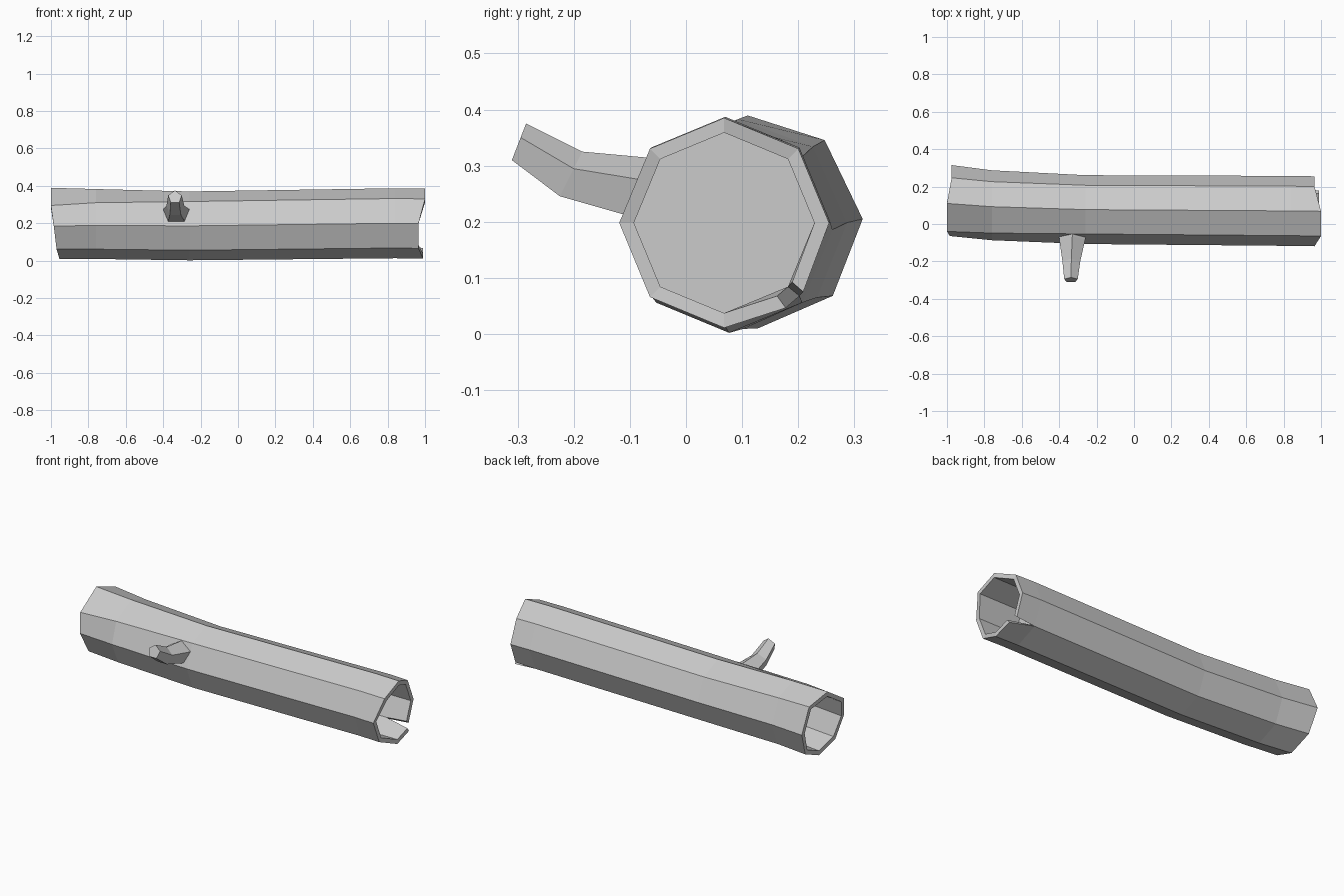
import bpy, bmesh
from math import sin, cos, radians
from mathutils import Vector

cube = bpy.data.objects.get("Cube")
if cube:
    bpy.data.objects.remove(cube, do_unlink=True)

bark = bpy.data.materials.new("weathered_grey")
bark.use_nodes = True
grey = (0.6, 0.6, 0.6, 1)
bark.diffuse_color = grey
bark.node_tree.nodes["Principled BSDF"].inputs["Base Color"].default_value = grey

# uneven spacing of the corners where the log bends, and ragged end offsets
TWIST = [1.5, 5, 4.5, 15, 4.6, 2, 1, 1, 1]
LEFT_RAG = [.025, .025, 0, 0, .015, .03, .045, .04, .04]
RIGHT_RAG = [-.035, -.035, 0, 0, -.035, -.035, -.01, -.01, -.035]
FLAT = [0] * 9
INNER = 0.86
SIDES = 9   # eight corners, with the lower back one doubled for the crack
CRACK = 7


def ring(x, cy, cz, r, twist=0, rag=FLAT, split=0):
    """Eight-sided section whose doubled corner opens by the split angle."""
    points = []
    for i in range(SIDES):
        corner = min(i, CRACK)
        angle = corner * 45 + TWIST[i] * twist
        if i >= CRACK:
            angle += split * (1 if i > CRACK else -1) - split * 0.4
        a = radians(angle)
        points.append(Vector((x + rag[i], cy + r * cos(a), cz + r * sin(a))))
    return points


def finish(name, bm):
    bmesh.ops.remove_doubles(bm, verts=bm.verts, dist=0.0005)
    bmesh.ops.recalc_face_normals(bm, faces=bm.faces)
    mesh = bpy.data.meshes.new(name)
    bm.to_mesh(mesh)
    bm.free()
    mesh.materials.append(bark)
    obj = bpy.data.objects.new(name, mesh)
    bpy.context.collection.objects.link(obj)
    return obj


def loft(bm, rings, skip=()):
    """Bridge successive rings, close both ends, leave skipped cells open."""
    loops = [[bm.verts.new(p) for p in pts] for pts in rings]
    n = len(loops[0])
    for k in range(len(loops) - 1):
        for j in range(n):
            if (k, j) not in skip:
                m = (j + 1) % n
                bm.faces.new((loops[k][j], loops[k][m],
                              loops[k + 1][m], loops[k + 1][j]))
    bm.faces.new(loops[0])
    bm.faces.new(loops[-1])
    return loops


# hollow log: inside of one end, along the outside, into the other end
LEFT = (.125, .2, .19)
BEND = (.1, .196, .187)
RIGHT = (.068, .198, .187)


def hollow(section):
    return (*section[:2], section[2] * INNER)


log = bmesh.new()
loops = loft(log, [
    ring(-.75, *hollow(BEND), .5),
    ring(-1, *hollow(LEFT), 1, LEFT_RAG),
    ring(-1, *LEFT, 1, LEFT_RAG),
    ring(-.76, *BEND, .5),
    ring(-.26, .077, .186, .184),
    ring(.84, .07, .2, .187),
    ring(1, *RIGHT, 0, RIGHT_RAG, 6.5),
    ring(1, *hollow(RIGHT), 0, RIGHT_RAG, 6.5),
    ring(.84, *hollow(RIGHT)),
    ring(.72, *hollow(RIGHT)),
], skip={(5, CRACK), (6, CRACK), (7, CRACK)})

# side walls of the crack
for j in (CRACK, CRACK + 1):
    log.faces.new([loops[k][j] for k in (5, 6, 7, 8)])
finish("hollow_log", log)


# five-sided branch stub: centre, half width, upward lean of its cross-section
def stub_ring(centre, width, lean):
    pts = []
    for i in range(5):
        a = radians(90 + 72 * i)
        side = Vector((width * cos(a), 0, 0))
        pts.append(Vector(centre) + side + Vector(lean) * sin(a))
    return pts


branch = bmesh.new()
loft(branch, [
    stub_ring((-.33, -.04, .25), .075, (0, .03, .058)),
    stub_ring((-.33, -.09, .258), .073, (0, .025, .056)),
    stub_ring((-.335, -.207, .281), .05, (0, .022, .044)),
    stub_ring((-.337, -.299, .339), .038, (0, .014, .036)),
])
finish("branch_stub", branch)
